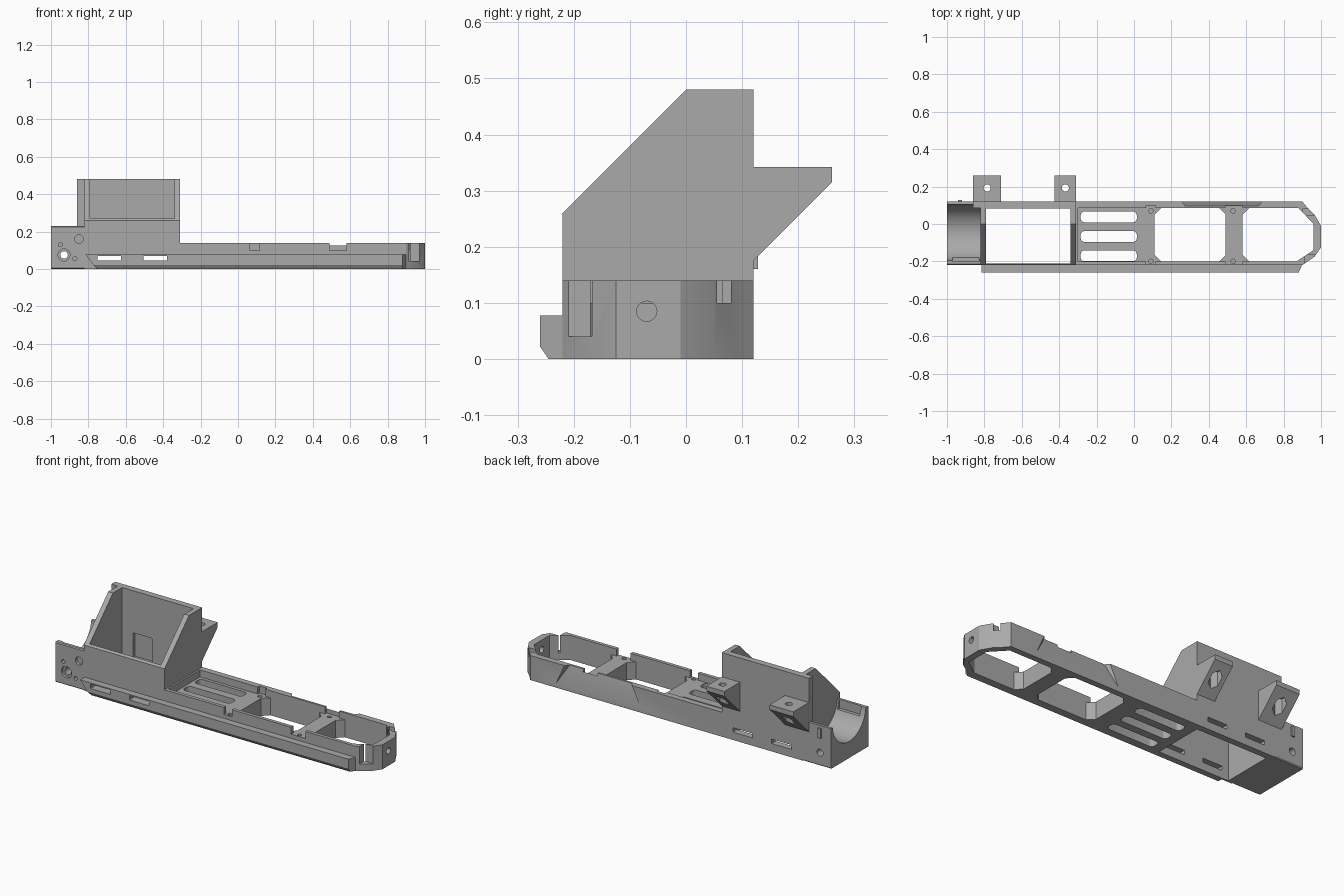
import bpy
import bmesh
from math import radians
from mathutils import Matrix, Vector

old = bpy.data.objects.get("Cube")
if old:
    bpy.data.objects.remove(old, do_unlink=True)

grey = bpy.data.materials.new("mid grey plastic")
grey.use_nodes = True
colour = (0.4, 0.4, 0.4, 1)
grey.diffuse_color = colour
grey.node_tree.nodes["Principled BSDF"].inputs["Base Color"].default_value = colour


def finish(bm, name):
    bmesh.ops.recalc_face_normals(bm, faces=bm.faces)
    mesh = bpy.data.meshes.new(name)
    bm.to_mesh(mesh)
    bm.free()
    mesh.materials.append(grey)
    ob = bpy.data.objects.new(name, mesh)
    bpy.context.collection.objects.link(ob)
    return ob


def prism(name, points, axis, start, end):
    """Extrude a profile: (y, z) along X, or (x, y) along Z."""
    bm = bmesh.new()
    place = (lambda p: (start, *p)) if axis == "X" else (lambda p: (*p, start))
    face = bm.faces.new([bm.verts.new(place(p)) for p in points])
    new = bmesh.ops.extrude_face_region(bm, geom=[face])["geom"]
    shift = Vector((end - start, 0, 0) if axis == "X" else (0, 0, end - start))
    bmesh.ops.translate(bm, vec=shift, verts=[g for g in new if isinstance(g, bmesh.types.BMVert)])
    return finish(bm, name)


def box(name, x0, x1, y0, y1, z0, z1):
    return prism(name, [(x0, y0), (x1, y0), (x1, y1), (x0, y1)], "Z", z0, z1)


def rod(name, centre, radius, length, axis, sides=24):
    bm = bmesh.new()
    turn = {"X": Matrix.Rotation(radians(90), 4, "Y"),
            "Y": Matrix.Rotation(radians(90), 4, "X"),
            "Z": Matrix.Identity(4)}[axis]
    bmesh.ops.create_cone(bm, cap_ends=True, segments=sides, radius1=radius, radius2=radius,
                          depth=length, matrix=Matrix.Translation(centre) @ turn)
    return finish(bm, name)


def slot(name, x0, x1, y0, y1, z0, z1, r):
    """Box with rounded vertical corners."""
    ob = box(name, x0, x1, y0, y1, z0, z1)
    bm = bmesh.new()
    bm.from_mesh(ob.data)
    edges = [e for e in bm.edges if abs(e.verts[0].co.z - e.verts[1].co.z) > 0.001]
    bmesh.ops.bevel(bm, geom=edges, offset=r, segments=4, profile=0.5, affect="EDGES")
    bm.to_mesh(ob.data)
    bm.free()
    return ob


def combine(target, others, operation="DIFFERENCE"):
    bpy.context.view_layer.objects.active = target
    for other in others:
        mod = target.modifiers.new("cut", "BOOLEAN")
        mod.operation = operation
        mod.solver = "EXACT"
        mod.object = other
        bpy.ops.object.modifier_apply(modifier=mod.name)
        bpy.data.objects.remove(other, do_unlink=True)


# Long tray with a faceted nose
nose = [(-0.32, -0.22), (0.9, -0.22), (0.965, -0.175), (1, -0.125), (1, -0.01),
        (0.965, 0.05), (0.925, 0.09), (0.9, 0.12), (-0.32, 0.12)]
tray = prism("long_tray", nose, "Z", 0, 0.14)

# Shallow well above the crossbars and slotted plate
well = [(-0.3, -0.2), (0.87, -0.2), (0.96, -0.14), (0.96, 0), (0.88, 0.085), (-0.3, 0.085)]
cuts = [prism("well_cutter", well, "Z", 0.1, 0.2)]

# Two large windows with clipped corners
c = 0.035
cuts.append(prism("window_cutter", [
    (0.11, -0.2 + c), (0.11 + c, -0.2), (0.49 - c, -0.2), (0.49, -0.2 + c),
    (0.49, 0.085 - c), (0.49 - c, 0.085), (0.11 + c, 0.085), (0.11, 0.085 - c)], "Z", -0.1, 0.2))
cuts.append(prism("nose_window_cutter", [
    (0.58, -0.2 + c), (0.58 + c, -0.2), (0.87, -0.2), (0.96, -0.14), (0.96, 0),
    (0.88, 0.085), (0.58 + c, 0.085), (0.58, 0.085 - c)], "Z", -0.1, 0.2))

# Three ventilation slots
for y in (-0.17, -0.067, 0.038):
    cuts.append(slot("vent_cutter", -0.285, 0.015, y - 0.029, y + 0.029, -0.1, 0.2, 0.02))

# Wall notches and screw holes at the crossbars
for x0, x1 in ((0.065, 0.115), (0.49, 0.58)):
    cuts.append(box("notch_cutter", x0, x1, -0.3, -0.19, 0.1, 0.2))
    cuts.append(box("notch_cutter", x0, x1, 0.07, 0.1, 0.1, 0.2))
for x in (0.09, 0.53):
    for y in (-0.2, 0.07):
        cuts.append(rod("screw_cutter", (x, y, 0.1), 0.012, 0.12, "Z", 16))

# Nose corner pockets, end hole
cuts.append(box("nose_pocket_cutter", 0.915, 0.97, -0.25, -0.165, 0.04, 0.2))
cuts.append(box("nose_notch_cutter", 0.9, 0.96, 0.045, 0.08, 0.1, 0.2))
cuts.append(rod("end_hole_cutter", (0.98, -0.07, 0.085), 0.018, 0.1, "X"))

# Sloping recess in the back wall
bm = bmesh.new()
low = [bm.verts.new(p) for p in ((0.2, 0.121, 0.02), (0.74, 0.121, 0.02),
                                 (0.74, 0.2, 0.02), (0.2, 0.2, 0.02))]
high = [bm.verts.new(p) for p in ((0.28, 0.095, 0.15), (0.66, 0.095, 0.15),
                                  (0.74, 0.2, 0.15), (0.2, 0.2, 0.15))]
bmesh.ops.convex_hull(bm, input=low + high)
cuts.append(finish(bm, "recess_cutter"))
combine(tray, cuts)

# Front ledge with chamfered underside and sloping left end
ledge = prism("front_ledge", [(-0.215, 0), (-0.245, 0), (-0.26, 0.022), (-0.26, 0.077),
                              (-0.215, 0.077)], "X", -0.815, 0.9)
bm = bmesh.new()
bm.from_mesh(ledge.data)
for v in bm.verts:
    if v.co.x < 0:
        v.co.x += 0.06 * (1 - v.co.z / 0.077)
    elif v.co.y < -0.24:
        v.co.x -= 0.02
bm.to_mesh(ledge.data)
bm.free()

# Open hopper with slanted side walls
hopper = prism("hopper", [(-0.22, 0), (0.12, 0), (0.12, 0.48), (0, 0.48), (-0.22, 0.26)],
               "X", -0.82, -0.31)
pocket = box("inside_cutter", -0.79, -0.34, -0.21, 0.083, -0.1, 0.6)
recess = box("panel_cutter", -0.72, -0.6, 0.07, 0.1, 0.1, 0.24)
combine(hopper, [pocket, recess])
box("back_wall_wing", -0.86, -0.815, 0.085, 0.12, 0.14, 0.48)

# Strap slots through ledge, front wall and back wall
for target in (hopper, ledge):
    combine(target, [box("strap_cutter", x, x + 0.125, -0.4, 0.4, 0.045, 0.07)
                     for x in (-0.75, -0.505)])

# Rear brackets with screw holes and nut pockets
for side, x0, x1, hole in (("right", -0.86, -0.71, -0.785), ("left", -0.425, -0.31, -0.367)):
    bracket = prism(side + "_bracket", [(0.115, 0.17), (0.12, 0.175), (0.26, 0.315),
                                        (0.26, 0.342), (0.115, 0.342)], "X", x0, x1)
    combine(bracket, [rod("bolt_cutter", (hole, 0.193, 0.3), 0.019, 0.4, "Z"),
                      rod("nut_cutter", (hole, 0.193, 0.21), 0.036, 0.2, "Z", 6)])

# Tail block with a curved saddle
tail = prism("tail_block", [(-0.215, 0), (0.115, 0), (0.12, 0.005), (0.12, 0.23), (-0.215, 0.23),
                            (-0.22, 0.225), (-0.22, 0.005)], "X", -1, -0.815)
cuts = [rod("saddle_cutter", (-0.92, -0.045, 0.245), 0.15, 0.4, "X", 64),
        box("step_cutter", -0.97, -0.83, -0.2, -0.15, 0.18, 0.3),
        rod("through_cutter", (-0.93, -0.05, 0.075), 0.02, 0.6, "Y"),
        rod("counterbore_cutter", (-0.93, -0.22, 0.075), 0.032, 0.03, "Y"),
        rod("large_pin_cutter", (-0.85, -0.22, 0.16), 0.023, 0.03, "Y")]
for x, z in ((-0.95, 0.13), (-0.872, 0.055)):
    cuts.append(rod("pin_cutter", (x, -0.22, z), 0.011, 0.06, "Y", 16))
combine(tail, cuts)
box("back_clip", -0.94, -0.92, 0.115, 0.128, 0.16, 0.215)

# Smooth the curved cuts, keep edges crisp
for ob in (tray, tail, bpy.data.objects["right_bracket"], bpy.data.objects["left_bracket"]):
    bpy.ops.object.select_all(action="DESELECT")
    ob.select_set(True)
    bpy.context.view_layer.objects.active = ob
    bpy.ops.object.shade_smooth_by_angle(angle=radians(25))
